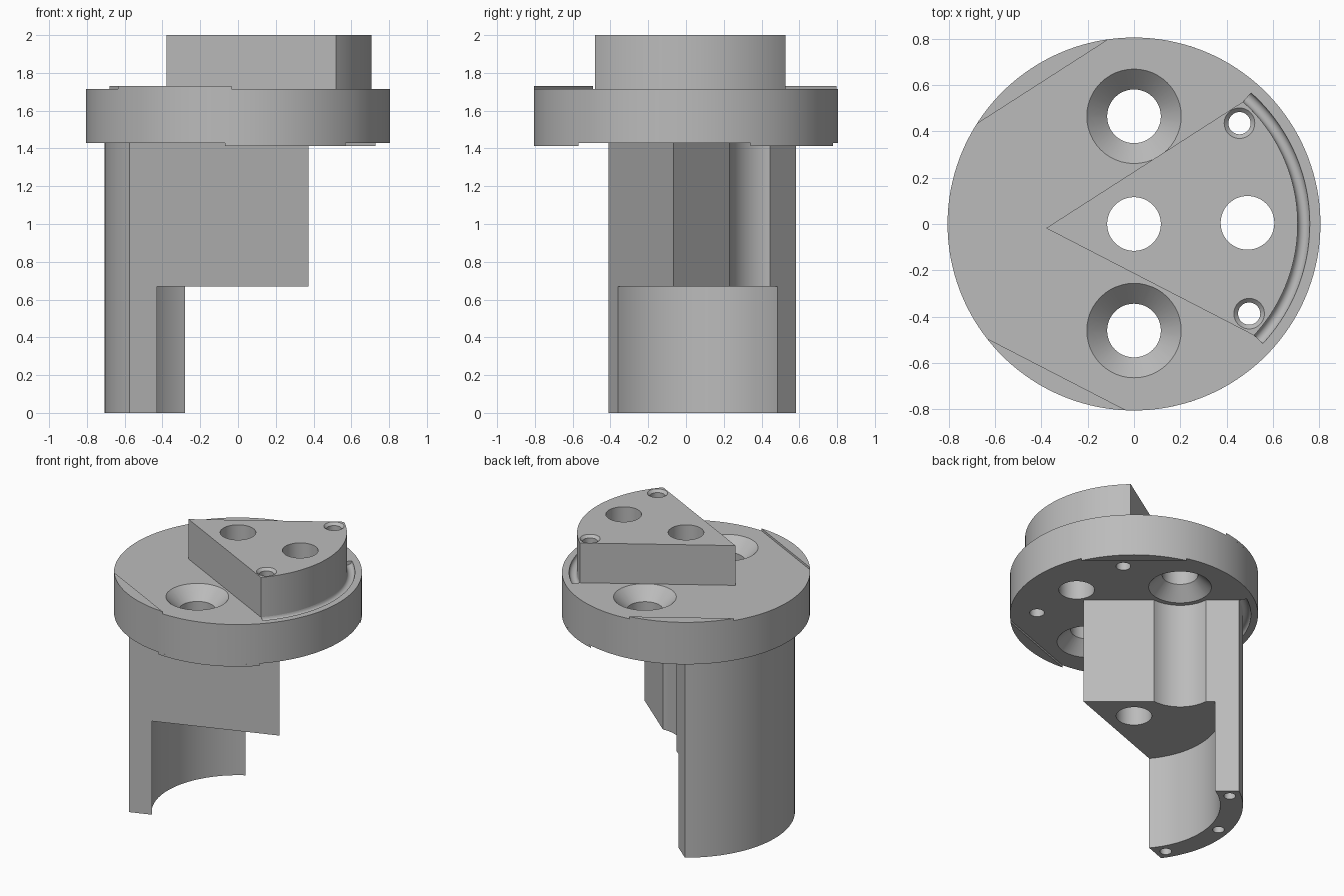
import bpy, bmesh
from math import sin, cos, radians, acos, degrees, sqrt, pi
from mathutils import Matrix, Vector

cube = bpy.data.objects.get("Cube")
if cube:
    bpy.data.objects.remove(cube, do_unlink=True)

grey = bpy.data.materials.new("plain grey")
grey.use_nodes = True
COLOUR = (0.5, 0.5, 0.5, 1)
grey.diffuse_color = COLOUR
grey.node_tree.nodes["Principled BSDF"].inputs["Base Color"].default_value = COLOUR

RIM, ARC, INNER, APEX, FLAT = 0.805, 0.707, 0.56, 0.38, 0.73
BOTTOM, STEP, LOW, HIGH, TOP = 0, 0.67, 1.43, 1.715, 2
LIP = 0.016
UP_DIR, DOWN_DIR = 2.7, 170


def polar(r, a):
    return Vector((r * cos(radians(a)), r * sin(radians(a))))


def arc(r, a0, a1, n=40):
    return [polar(r, a0 + (a1 - a0) * i / n) for i in range(n + 1)]


def finish(bm, name):
    bmesh.ops.recalc_face_normals(bm, faces=bm.faces)
    me = bpy.data.meshes.new(name)
    bm.to_mesh(me)
    bm.free()
    me.materials.append(grey)
    ob = bpy.data.objects.new(name, me)
    bpy.context.collection.objects.link(ob)
    return ob


def prism(name, pts, z0, z1):
    bm = bmesh.new()
    face = bm.faces.new([bm.verts.new((p[0], p[1], z0)) for p in pts])
    new = bmesh.ops.extrude_face_region(bm, geom=[face])["geom"]
    bmesh.ops.translate(bm, vec=(0, 0, z1 - z0),
                        verts=[v for v in new if isinstance(v, bmesh.types.BMVert)])
    return finish(bm, name)


def lathe(name, centre, profile, n=48):
    """Closed turned solid from (radius, z) pairs, capped at both ends."""
    bm = bmesh.new()
    rings = [[bm.verts.new((centre[0] + r * cos(2 * pi * i / n),
                            centre[1] + r * sin(2 * pi * i / n), z)) for i in range(n)]
             for r, z in profile]
    for a, b in zip(rings, rings[1:]):
        for i in range(n):
            j = (i + 1) % n
            bm.faces.new((a[i], a[j], b[j], b[i]))
    bm.faces.new(rings[0])
    bm.faces.new(rings[-1])
    return finish(bm, name)


def groove(z, direction):
    """Round-bottomed channel cutter that follows the outer arc of a wedge."""
    bm = bmesh.new()
    ring = [bm.verts.new((ARC + 0.026 + 0.026 * cos(t), 0, z + 0.026 * sin(t)))
            for t in [2 * pi * i / 16 for i in range(16)]]
    face = bm.faces.new(ring)
    bmesh.ops.rotate(bm, verts=ring, cent=(0, 0, 0),
                     matrix=Matrix.Rotation(radians(direction - 45.5), 3, 'Z'))
    end = bmesh.ops.spin(bm, geom=[face] + list(face.edges) + ring, cent=(0, 0, 0),
                         axis=(0, 0, 1), angle=radians(91), steps=40)
    return finish(bm, "groove_cutter")


def cut(ob, cutters):
    for c in cutters:
        m = ob.modifiers.new("cut", 'BOOLEAN')
        m.operation, m.solver, m.object = 'DIFFERENCE', 'EXACT', c
    dg = bpy.context.evaluated_depsgraph_get()
    me = bpy.data.meshes.new_from_object(ob.evaluated_get(dg))
    ob.modifiers.clear()
    ob.data = me
    for c in cutters:
        bpy.data.objects.remove(c, do_unlink=True)


def hole(centre, r, z0=-0.1, z1=2.1):
    return lathe("hole_cutter", centre, [(r, z0), (r, z1)])


# Distance along a wedge side from its tip to a circle, and the corner it makes
def corner(r, direction, side):
    b = APEX * cos(radians(30))
    t = b + sqrt(b * b + r * r - APEX * APEX)
    p = polar(APEX, direction + 180) + polar(t, direction + 30 * side)
    local = p @ polar(1, direction)
    return direction + side * degrees(acos(local / r))


def wedge_arc(r, direction):
    return arc(r, corner(r, direction, -1), corner(r, direction, 1))


BOLTS = [(0, 0.465), (0, -0.46)]
MAIN_HOLES = [(0, 0), (0.49, 0.005)]
PINS = [polar(0.63, 43.7), polar(0.63, -37.9)]

# Flange disc with double countersunk bolt holes and two channels
flange = lathe("flange_disc", (0, 0), [(RIM, LOW), (RIM, HIGH)], 160)
cutters = [hole(p, 0.116) for p in MAIN_HOLES] + [hole(p, 0.048) for p in PINS]
for p in BOLTS:
    cutters.append(lathe("bolt_cutter", p, [
        (0.214, LOW - 0.01), (0.116, LOW + 0.088), (0.116, HIGH - 0.088), (0.214, HIGH + 0.01)]))
cutters += [groove(HIGH, UP_DIR), groove(LOW, DOWN_DIR)]
cut(flange, cutters)

# Thin raised lips on the flange, parallel to the wedge sides
half = degrees(acos(FLAT / RIM))
lips = []
for label, direction, z0, z1 in (("upper", UP_DIR, HIGH, HIGH + LIP),
                                 ("lower", DOWN_DIR, LOW - LIP, LOW)):
    for side, turn in (("left", 120), ("right", -120)):
        a = direction + turn
        lips.append(prism(f"{label}_lip_{side}", arc(RIM, a - half, a + half), z0, z1))

# Upper wedge block
upper = prism("upper_wedge", [polar(APEX, UP_DIR + 180)] + wedge_arc(ARC, UP_DIR), HIGH, TOP)
cutters = [hole(p, 0.116) for p in MAIN_HOLES]
for p in PINS:
    cutters.append(lathe("pin_cutter", p, [
        (0.048, HIGH - 0.1), (0.048, TOP - 0.018), (0.066, TOP), (0.066, TOP + 0.1)]))
cut(upper, cutters)

# Lower wedge block, relieved beside the rear bolt hole
lower = prism("lower_wedge", [polar(APEX, DOWN_DIR + 180)] + wedge_arc(ARC, DOWN_DIR), STEP, LOW)
cut(lower, [hole((0, 0), 0.116), hole(BOLTS[0], 0.237)])

# Curved skirt wall with three blind pin holes in its foot
skirt = prism("curved_skirt", wedge_arc(ARC, DOWN_DIR) + wedge_arc(INNER, DOWN_DIR)[::-1],
              BOTTOM, STEP)
cut(skirt, [hole(polar(0.633, DOWN_DIR + a), 0.038, -0.1, 0.2) for a in (-41, 0, 41)])

# Smooth round walls, keep edges crisp
bpy.ops.object.select_all(action='DESELECT')
for ob in [flange, upper, lower, skirt] + lips:
    ob.select_set(True)
bpy.context.view_layer.objects.active = flange
bpy.ops.object.shade_smooth_by_angle(angle=radians(30))
